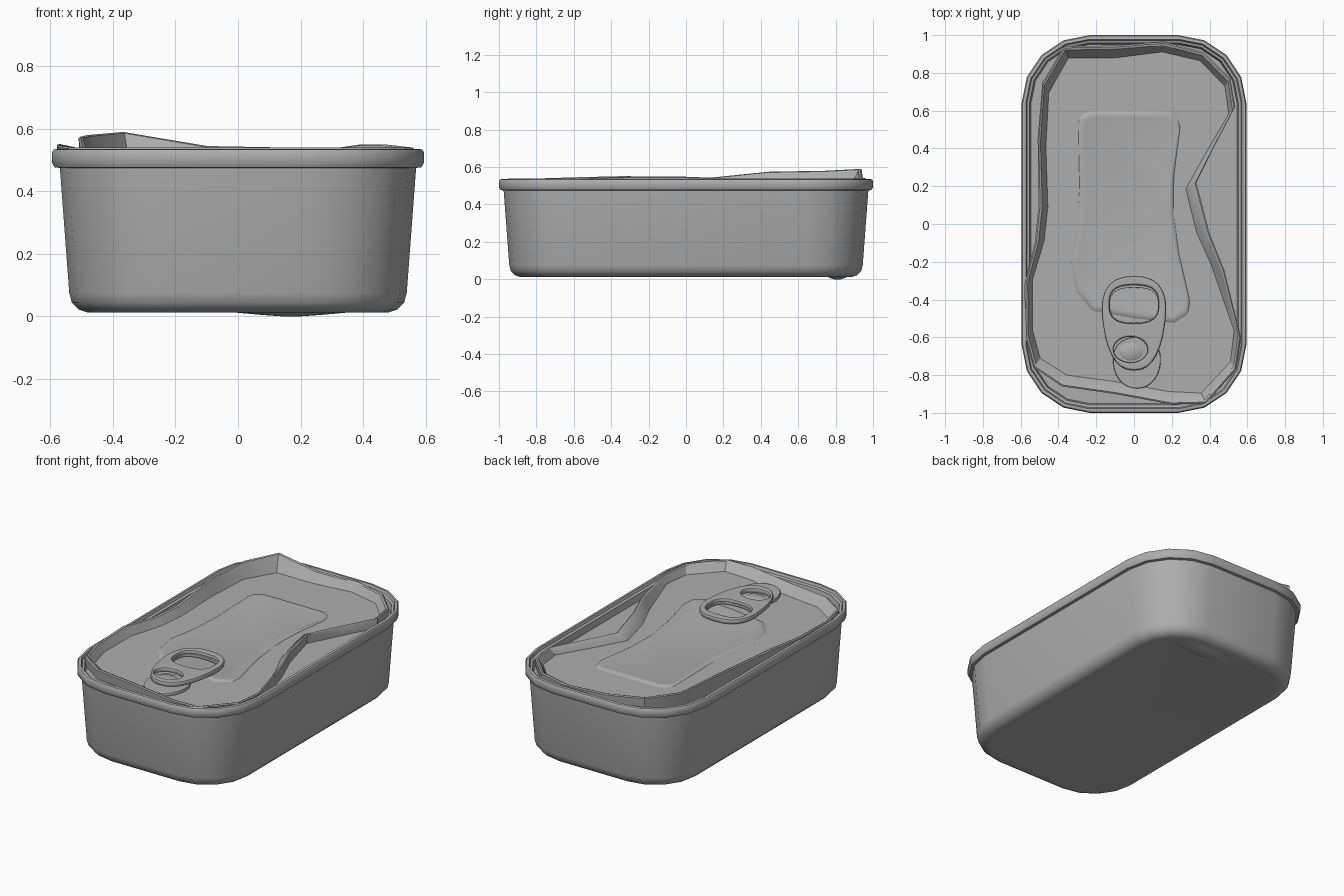
import bpy, bmesh, math
from mathutils import Vector

if "Cube" in bpy.data.objects:
    bpy.data.objects.remove(bpy.data.objects["Cube"])

metal = bpy.data.materials.new("grey_metal")
metal.diffuse_color = (0.42, 0.42, 0.42, 1)
metal.use_nodes = True
metal.node_tree.nodes["Principled BSDF"].inputs["Base Color"].default_value = metal.diffuse_color


def finish(ob, angle=40):
    ob.data.materials.clear()
    ob.data.materials.append(metal)
    bpy.ops.object.select_all(action='DESELECT')
    ob.select_set(True)
    bpy.context.view_layer.objects.active = ob
    bpy.ops.object.shade_smooth_by_angle(angle=math.radians(angle))


def loft(name, loops, cap_start=True, cap_end=True, angle=40):
    """Skin a list of equally long closed loops."""
    bm = bmesh.new()
    rings = [[bm.verts.new(p) for p in loop] for loop in loops]
    n = len(rings[0])
    for a, b in zip(rings, rings[1:]):
        for i in range(n):
            j = (i + 1) % n
            bm.faces.new((a[i], a[j], b[j], b[i]))
    if cap_start:
        bm.faces.new(rings[0][::-1])
    if cap_end:
        bm.faces.new(rings[-1])
    bmesh.ops.recalc_face_normals(bm, faces=bm.faces)
    me = bpy.data.meshes.new(name)
    bm.to_mesh(me)
    bm.free()
    ob = bpy.data.objects.new(name, me)
    bpy.context.collection.objects.link(ob)
    finish(ob, angle)
    return ob


def rounded_rect(inset, z, seg=4):
    r = 0.36 - inset
    pts = []
    for k, (sx, sy) in enumerate([(1, 1), (-1, 1), (-1, -1), (1, -1)]):
        for i in range(seg + 1):
            a = math.pi / 2 * (k + i / seg)
            pts.append((sx * 0.235 + r * math.cos(a), sy * 0.64 + r * math.sin(a), z))
    return pts


def toward(p, centre, dist, z):
    v = Vector((p[0], p[1]))
    v += (Vector(centre) - v).normalized() * dist
    return (v.x, v.y, z)


def oval(cx, cy, rx, ry, taper=0.0, power=2.0, n=28):
    pts = []
    for i in range(n):
        a = 2 * math.pi * i / n
        c, s = math.cos(a), math.sin(a)
        x = math.copysign(abs(c) ** (2 / power), c)
        y = math.copysign(abs(s) ** (2 / power), s)
        pts.append((cx + rx * x * (1 + taper * y), cy + ry * y))
    return pts


def plate(name, outlines, z, half, bevel):
    """Flat plate with holes and rounded edges."""
    cu = bpy.data.curves.new(name, 'CURVE')
    cu.dimensions, cu.fill_mode = '2D', 'BOTH'
    cu.extrude, cu.bevel_depth, cu.bevel_resolution = half, bevel, 1
    for pts in outlines:
        sp = cu.splines.new('POLY')
        sp.points.add(len(pts) - 1)
        for q, (x, y) in zip(sp.points, pts):
            q.co = (x, y, 0, 1)
        sp.use_cyclic_u = True
    ob = bpy.data.objects.new(name, cu)
    bpy.context.collection.objects.link(ob)
    ob.location.z = z
    bpy.ops.object.select_all(action='DESELECT')
    ob.select_set(True)
    bpy.context.view_layer.objects.active = ob
    bpy.ops.object.convert(target='MESH')
    finish(bpy.context.view_layer.objects.active, 35)


# Tin body: floor, rounded base, tapered wall, rolled rim, inner ledge
profile = [(0.14, 0.014), (0.115, 0.012), (0.085, 0.022), (0.063, 0.045), (0.055, 0.075),
           (0.025, 0.475), (0.008, 0.477), (0.0, 0.492), (0.0, 0.525), (0.006, 0.534),
           (0.022, 0.536), (0.028, 0.52), (0.042, 0.515), (0.05, 0.476)]
loft("tin_body", [rounded_rect(d, z) for d, z in profile])

# Small dent bulging under the floor
loft("floor_bulge", [[(x, y, z) for x, y in oval(0.17, 0.81, rx, ry, n=10)]
                     for rx, ry, z in [(0.2, 0.06, 0.014), (0.1, 0.035, 0.005), (0.03, 0.02, 0.0)]])

# Buckled lid: x, y, lip height, width of the sloping inner wall
edge = [(-0.37, 0.94, 0.59, 0.045), (-0.1, 0.945, 0.545, 0.045), (0.16, 0.965, 0.54, 0.035),
        (0.37, 0.91, 0.54, 0.03), (0.51, 0.77, 0.54, 0.03), (0.535, 0.62, 0.54, 0.03),
        (0.43, 0.42, 0.54, 0.05), (0.33, 0.22, 0.54, 0.045), (0.4, -0.05, 0.55, 0.05),
        (0.48, -0.25, 0.55, 0.06), (0.565, -0.6, 0.54, 0.03), (0.54, -0.77, 0.54, 0.03),
        (0.38, -0.95, 0.54, 0.04), (0.2, -0.955, 0.54, 0.05), (-0.1, -0.9, 0.54, 0.045),
        (-0.38, -0.86, 0.54, 0.045), (-0.53, -0.76, 0.54, 0.04), (-0.575, -0.6, 0.545, 0.035),
        (-0.58, -0.32, 0.552, 0.03), (-0.525, -0.1, 0.54, 0.03), (-0.505, 0.1, 0.54, 0.03),
        (-0.51, 0.45, 0.575, 0.04), (-0.485, 0.75, 0.58, 0.045)]
C = (-0.03, 0.0)
loft("lid", [[toward(p, C, 0.006, 0.478) for p in edge],
             [toward(p, C, 0.0, p[2] - 0.005) for p in edge],
             [toward(p, C, 0.008, p[2]) for p in edge],
             [toward(p, C, 0.02, p[2] - 0.004) for p in edge],
             [toward(p, C, 0.02 + p[3], 0.49) for p in edge]], cap_start=False, angle=30)

# Shallow raised panel pressed into the lid
panel = [(-0.29, 0.53), (-0.27, 0.57), (-0.22, 0.59), (0.18, 0.59), (0.225, 0.565), (0.24, 0.5),
         (0.205, 0.25), (0.2, 0.05), (0.23, -0.15), (0.29, -0.4), (0.28, -0.47), (0.21, -0.515),
         (0.0, -0.49), (-0.22, -0.45), (-0.3, -0.35), (-0.325, -0.2), (-0.29, 0.0), (-0.28, 0.2)]
loft("lid_panel", [[toward(p, (0, 0.03), d, z) for p in panel]
                   for d, z in [(-0.012, 0.488), (0.0, 0.496), (0.018, 0.499), (0.035, 0.496)]],
     cap_start=False)

# Pull tab with finger hole, rivet and tongue
plate("pull_tab", [oval(0.0, -0.525, 0.155, 0.24, 0.2, 2.5),
                   oval(0.0, -0.425, 0.14, 0.112, 0.0, 2.7),
                   oval(-0.018, -0.665, 0.1, 0.078)], 0.522, 0.006, 0.01)
plate("tab_tongue", [oval(0.015, -0.735, 0.12, 0.13, 0.1, 2.2)], 0.497, 0.006, 0.006)
loft("rivet", [[(x, y, z) for x, y in oval(-0.015, -0.675, r, r * 0.75, n=16)]
               for r, z in [(0.065, 0.495), (0.065, 0.508), (0.055, 0.514)]])
plate("tab_inner_rim", [oval(0.0, -0.425, 0.142, 0.115, 0.0, 2.7),
                        oval(0.0, -0.43, 0.13, 0.095, 0.0, 2.7)], 0.51, 0.006, 0.002)
